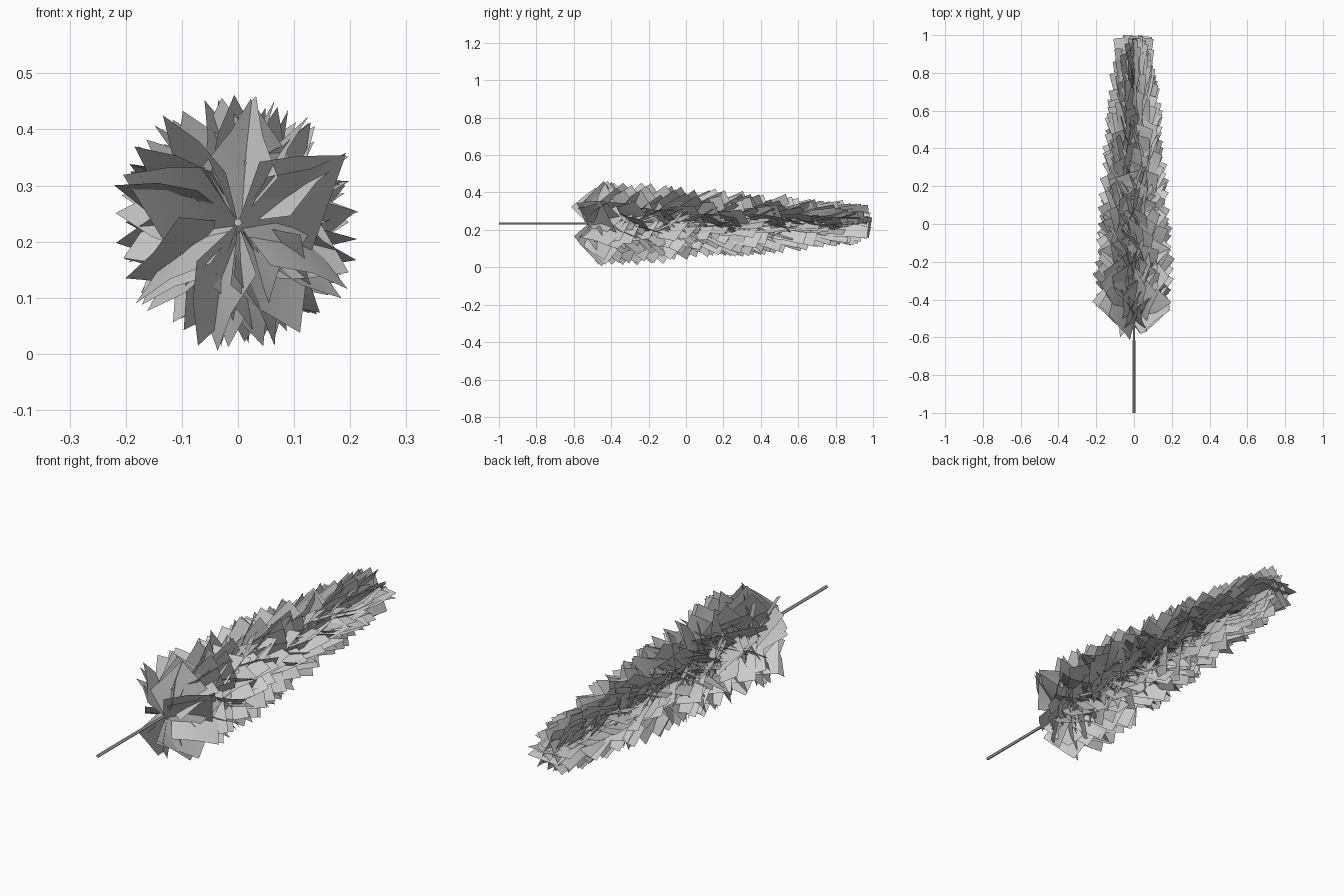
import bpy, bmesh, math, random
from mathutils import Vector

if "Cube" in bpy.data.objects:
    bpy.data.objects.remove(bpy.data.objects["Cube"])

random.seed(11)
CZ = 0.234      # height of the branch axis
COUNT = 320     # needle cards along the spiral
AXIS = Vector((0, 1, 0))


def finish(bm, name, smooth):
    me = bpy.data.meshes.new(name)
    bm.to_mesh(me)
    bm.free()
    ob = bpy.data.objects.new(name, me)
    bpy.context.collection.objects.link(ob)
    for p in me.polygons:
        p.use_smooth = smooth
    return ob


def add_card(bm, y0, az, lean, twist, length, width):
    """Slightly bent rectangle growing out of the stem, leaning to the tip."""
    radial = Vector((math.cos(az), 0, math.sin(az)))
    tangent = AXIS.cross(radial)
    out = radial * math.sin(lean) + AXIS * math.cos(lean)
    perp = radial * math.cos(lean) - AXIS * math.sin(lean)
    across = perp * math.sin(twist) + tangent * math.cos(twist)
    normal = out.cross(across)
    base = Vector((0, y0, CZ))
    rows = []
    for t, bend in ((0, 0), (0.5, 0.01), (1, 0)):
        mid = base + out * (length * t) + normal * bend
        row = []
        for s in (-0.5, 0.5):
            p = mid + across * (width * s)
            p.y = min(p.y, 1.0)
            p.z = max(p.z, 0.0)
            row.append(bm.verts.new(p))
        rows.append(row)
    for a, b in zip(rows, rows[1:]):
        bm.faces.new((a[0], a[1], b[1], b[0]))


# Needle cards: spiral, narrower and flatter to the stem toward the tip
bm = bmesh.new()
golden = math.pi * (3 - math.sqrt(5))
for i in range(COUNT):
    f = i / (COUNT - 1)
    tilt = random.choice((-1, 1)) * random.uniform(15, 62)
    add_card(bm,
             y0=-0.53 + 1.33 * f,
             az=i * golden + random.uniform(-0.1, 0.1),
             lean=math.radians(49 - 41 * f + random.uniform(-2, 2)),
             twist=math.radians(random.choice((90, 270)) + tilt),
             length=0.2,
             width=0.255 - 0.1 * f)
finish(bm, "needles", True)

# Stem: thin tapered rod along the axis
SIDES = 6
bm = bmesh.new()
rings = []
for y, r in ((-1, 0.007), (0, 0.006), (0.92, 0.003)):
    rings.append([bm.verts.new((r * math.cos(k * math.tau / SIDES), y,
                                CZ + r * math.sin(k * math.tau / SIDES)))
                  for k in range(SIDES)])
for a, b in zip(rings, rings[1:]):
    for k in range(SIDES):
        n = (k + 1) % SIDES
        bm.faces.new((a[k], b[k], b[n], a[n]))
bm.faces.new(rings[0])
bm.faces.new(rings[-1][::-1])
finish(bm, "stem", False)
